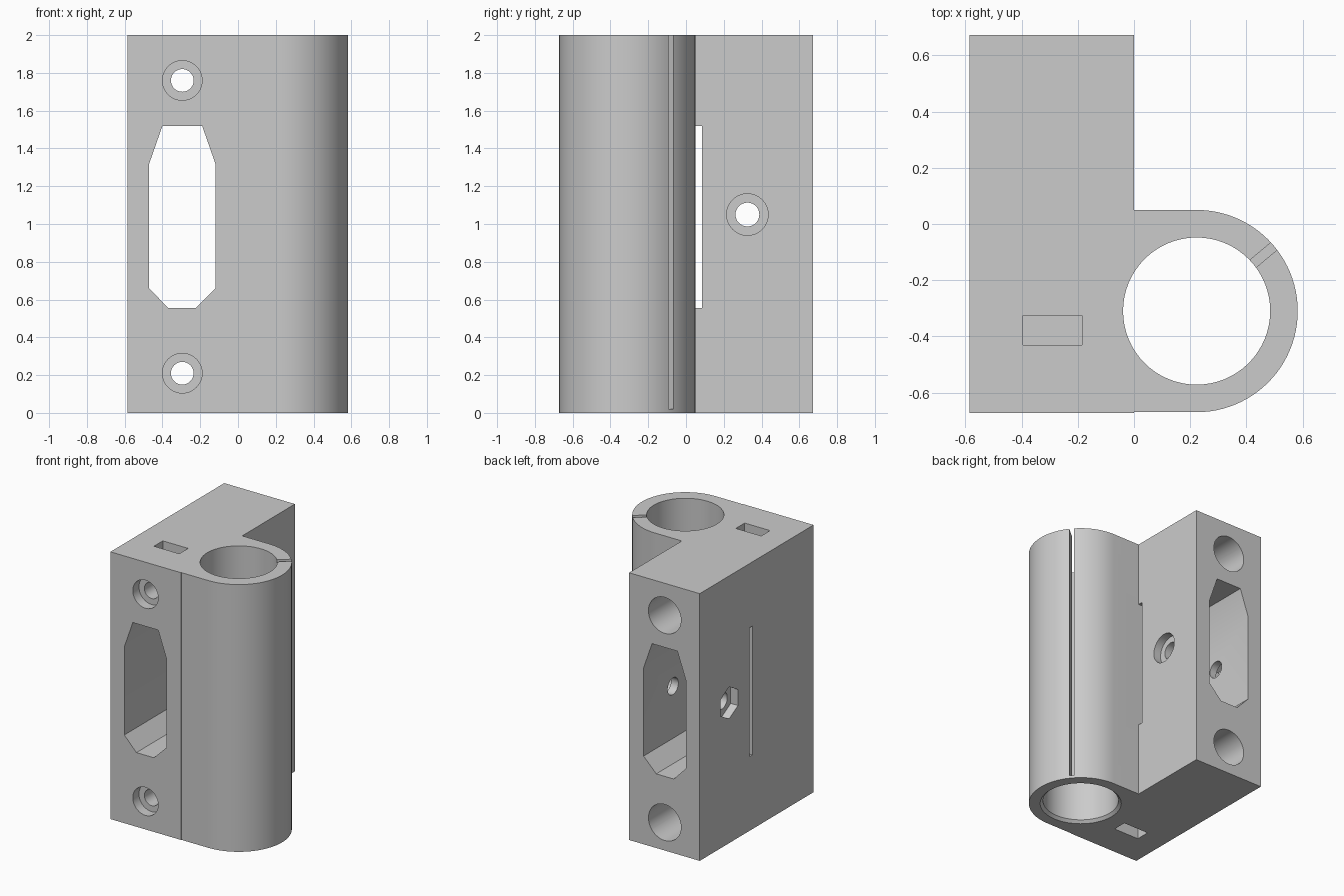
import bpy, bmesh
from math import sin, cos, pi, radians

old = bpy.data.objects.get("Cube")
if old:
    bpy.data.objects.remove(old, do_unlink=True)

grey = bpy.data.materials.new("plain_grey")
grey.use_nodes = True
GREY = (0.6, 0.6, 0.6, 1)
grey.diffuse_color = GREY
grey.node_tree.nodes["Principled BSDF"].inputs["Base Color"].default_value = GREY


def place(axis, u, v, d):
    return {"x": (d, u, v), "y": (u, d, v), "z": (u, v, d)}[axis]


def loft(name, axis, sections):
    """Solid through matching outlines, given as (distance along axis, points)."""
    bm = bmesh.new()
    rings = [[bm.verts.new(place(axis, u, v, d)) for u, v in pts] for d, pts in sections]
    n = len(rings[0])
    for a, b in zip(rings, rings[1:]):
        for i in range(n):
            j = (i + 1) % n
            bm.faces.new((a[i], a[j], b[j], b[i]))
    bm.faces.new(rings[0])
    bm.faces.new(rings[-1])
    bmesh.ops.recalc_face_normals(bm, faces=bm.faces)
    mesh = bpy.data.meshes.new(name)
    bm.to_mesh(mesh)
    bm.free()
    mesh.materials.append(grey)
    obj = bpy.data.objects.new(name, mesh)
    bpy.context.collection.objects.link(obj)
    return obj


def prism(name, axis, pts, start, end):
    return loft(name, axis, [(start, pts), (end, pts)])


def circle(u, v, r, n=48, turn=0.0):
    return [(u + r * cos(turn + 2 * pi * i / n), v + r * sin(turn + 2 * pi * i / n))
            for i in range(n)]


def rect(u0, u1, v0, v1):
    return [(u0, v0), (u1, v0), (u1, v1), (u0, v1)]


# Main block with the rounded tube clamp on its side
CX, CY, R = 0.223, -0.31, 0.36
arc = [(CX + R * cos(a), CY + R * sin(a))
       for a in (radians(-90 + 180 * i / 48) for i in range(49))]
outline = [(-0.585, -0.673), (0, -0.673), (0, CY - R)] + arc + [
    (0, 0.05), (0, 0.673), (-0.585, 0.673)]
body = prism("clamp_body", "z", outline, 0, 2)

cutters = []

# Tube bore with a small chamfer at the bottom
bore, rim = circle(CX, CY, 0.262, 64), circle(CX, CY, 0.282, 64)
cutters.append(loft("bore_cutter", "z", [(-0.02, rim), (0, rim), (0.02, bore), (2.1, bore)]))

# Slanted clamp slit
t = radians(40)
slit = [(CX + l * cos(t) - w * sin(t), CY + l * sin(t) + w * cos(t))
        for l, w in rect(0.2, 0.5, -0.017, 0.017)]
cutters.append(prism("slit_cutter", "z", slit, 0.02, 2.1))

# Tall eight-sided window from front to back
window = [(-0.4, 1.52), (-0.19, 1.52), (-0.12, 1.32), (-0.12, 0.66),
          (-0.225, 0.555), (-0.37, 0.555), (-0.47, 0.66), (-0.47, 1.32)]
cutters.append(prism("window_cutter", "y", window, -1, 1))

# Screw holes with front counterbores, deep back bores and nut pockets
for z, z0, z1 in ((1.76, 1.655, 2.1), (0.21, -0.1, 0.315)):
    cutters += [
        prism("screw_cutter", "y", circle(-0.295, z, 0.06), -1, 1),
        prism("counterbore_cutter", "y", circle(-0.295, z, 0.105), -1, -0.6),
        prism("back_bore_cutter", "y", circle(-0.295, z, 0.135), -0.1, 1),
        prism("nut_pocket_cutter", "z", rect(-0.395, -0.185, -0.43, -0.325), z0, z1)]

# Side screw: through hole, counterbore on one side, hexagon on the other
cutters += [
    prism("side_screw_cutter", "x", circle(0.325, 1.05, 0.063), -1, 0.1),
    prism("side_counterbore_cutter", "x", circle(0.325, 1.05, 0.11), -0.06, 0.1),
    prism("hex_cutter", "x", circle(0.325, 1.05, 0.12, 6, pi / 2), -1, -0.525)]

# Thin sideways plate slot
cutters.append(prism("plate_slot_cutter", "x", rect(0.05, 0.085, 0.555, 1.52), -1, 0.1))

# Cut everything, then remove the cutters
bpy.ops.object.select_all(action="DESELECT")
body.select_set(True)
bpy.context.view_layer.objects.active = body
for cutter in cutters:
    cutter.hide_render = True
    mod = body.modifiers.new("cut", "BOOLEAN")
    mod.operation = "DIFFERENCE"
    mod.solver = "EXACT"
    mod.object = cutter
    bpy.ops.object.modifier_apply(modifier=mod.name)
    bpy.data.objects.remove(cutter, do_unlink=True)

bpy.ops.object.shade_smooth_by_angle(angle=radians(25))
